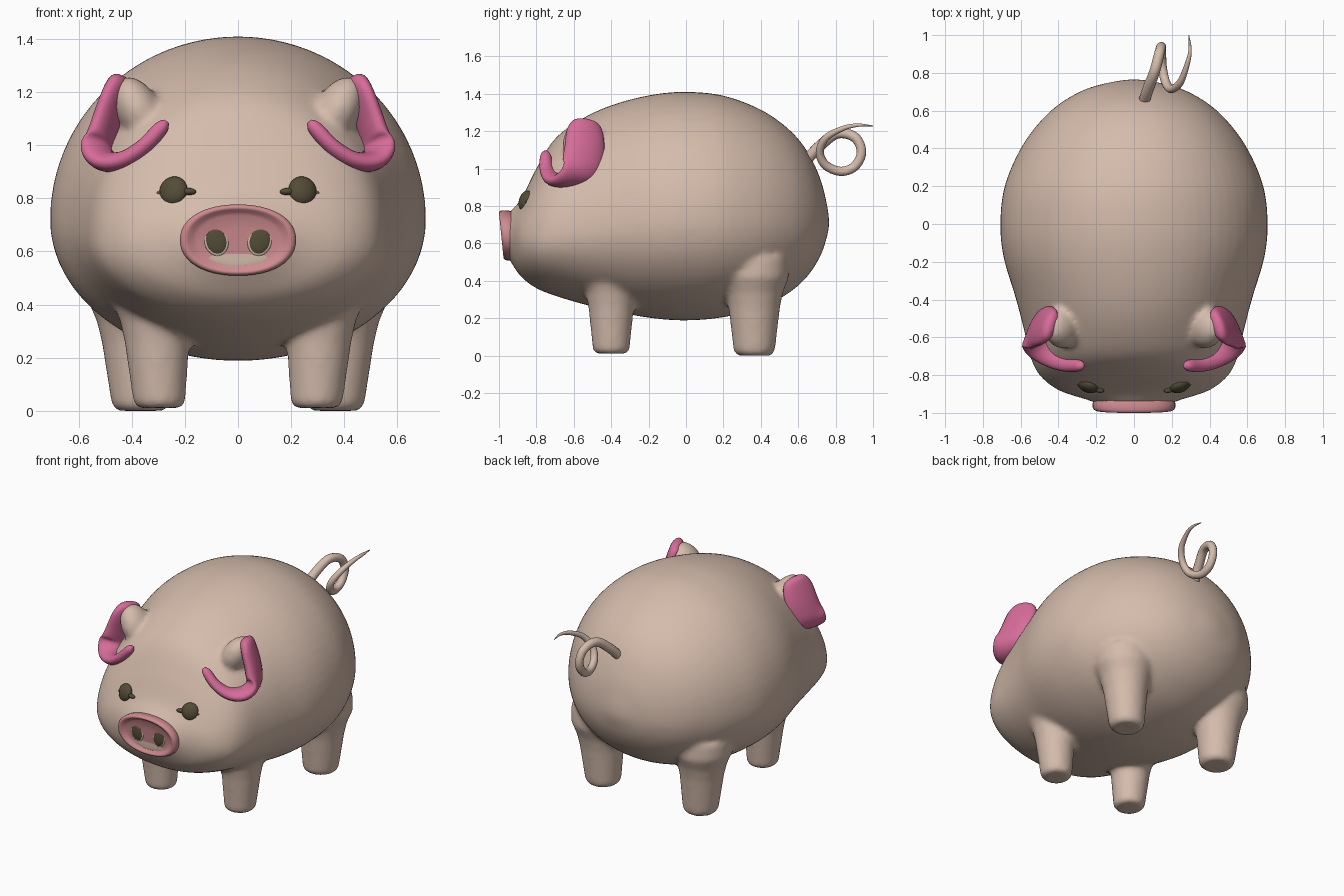
import bpy, bmesh, math
from mathutils import Vector, Matrix

if "Cube" in bpy.data.objects:
    bpy.data.objects.remove(bpy.data.objects["Cube"])


def material(name, rgb):
    m = bpy.data.materials.new(name)
    m.diffuse_color = (*rgb, 1)
    m.use_nodes = True
    m.node_tree.nodes["Principled BSDF"].inputs["Base Color"].default_value = m.diffuse_color
    return m


SKIN = material("skin", (0.66, 0.50, 0.41))
EAR_PINK = material("ear pink", (0.68, 0.15, 0.32))
NOSE_PINK = material("nose pink", (0.62, 0.26, 0.28))
DARK = material("dark olive", (0.085, 0.072, 0.038))


def spline(rows, n):
    """Smooth interpolation through rows of numbers, n steps per span."""
    out = []
    for i in range(len(rows) - 1):
        quad = [rows[max(i - 1, 0)], rows[i], rows[i + 1], rows[min(i + 2, len(rows) - 1)]]
        for k in range(n):
            t = k / n
            out.append([0.5 * (2 * b + (c - a) * t + (2 * a - 5 * b + 4 * c - d) * t * t
                               + (3 * b - a - 3 * c + d) * t ** 3) for a, b, c, d in zip(*quad)])
    out.append(list(rows[-1]))
    return out


def add_loft(bm, rings):
    vs = [[bm.verts.new(p) for p in r] for r in rings]
    n = len(vs[0])
    faces = [bm.faces.new((a[i], a[(i + 1) % n], b[(i + 1) % n], b[i]))
             for a, b in zip(vs, vs[1:]) for i in range(n)]
    faces += [bm.faces.new(vs[0][::-1]), bm.faces.new(vs[-1])]
    bmesh.ops.recalc_face_normals(bm, faces=faces)


def add_ball(bm, loc, size, rot=Matrix.Identity(4)):
    m = Matrix.Translation(loc) @ rot @ Matrix.Diagonal((*size, 1))
    bmesh.ops.create_uvsphere(bm, u_segments=24, v_segments=14, radius=1, matrix=m)


def finish(bm, name, mat):
    me = bpy.data.meshes.new(name)
    bm.to_mesh(me)
    bm.free()
    me.materials.append(mat)
    for p in me.polygons:
        p.use_smooth = True
    ob = bpy.data.objects.new(name, me)
    bpy.context.collection.objects.link(ob)
    return ob


def bake(ob):
    bpy.ops.object.select_all(action='DESELECT')
    ob.select_set(True)
    bpy.context.view_layer.objects.active = ob
    bpy.ops.object.convert(target='MESH')
    return bpy.context.view_layer.objects.active


def circle(n):
    return [(math.cos(2 * math.pi * i / n), math.sin(2 * math.pi * i / n)) for i in range(n)]


# Body and head: sections along y (y, bottom, top, widest height, half width)
SECTIONS = [
    (-0.96, 0.54, 0.75, 0.64, 0.17), (-0.93, 0.49, 0.78, 0.63, 0.25),
    (-0.88, 0.42, 0.84, 0.62, 0.40), (-0.80, 0.36, 1.00, 0.62, 0.50),
    (-0.70, 0.32, 1.16, 0.64, 0.55), (-0.55, 0.275, 1.27, 0.66, 0.585),
    (-0.38, 0.235, 1.345, 0.69, 0.63), (-0.18, 0.20, 1.395, 0.71, 0.69),
    (0.0, 0.188, 1.41, 0.72, 0.708), (0.2, 0.205, 1.39, 0.72, 0.685),
    (0.4, 0.255, 1.315, 0.72, 0.60), (0.55, 0.335, 1.21, 0.72, 0.49),
    (0.65, 0.425, 1.09, 0.71, 0.375), (0.72, 0.535, 0.94, 0.71, 0.24),
    (0.755, 0.64, 0.80, 0.71, 0.10), (0.765, 0.69, 0.73, 0.71, 0.03)]
bm = bmesh.new()
rings = []
for y, lo, hi, mid, w in spline(SECTIONS, 5):
    rings.append([(w * c, y, mid + s * ((hi - mid) if s > 0 else (mid - lo)))
                  for c, s in circle(64)])
add_loft(bm, rings)

# Four tapered legs and the skin mounds behind the ears, fused with the body
for side in (-1, 1):
    for x, y, z0, r0, r1 in ((0.295, -0.40, 0.01, 0.098, 0.122), (0.365, 0.365, 0.0, 0.11, 0.138)):
        prof = [(z0, 0.82), (z0 + 0.02, 1.0), (0.26, r1 / r0), (0.34, 1.12 * r1 / r0),
                (0.42, 1.35 * r1 / r0), (0.52, 1.3 * r1 / r0)]
        add_loft(bm, [[(side * (x + 0.04 * z) + r0 * k * c, y + r0 * k * s, z)
                       for c, s in circle(32)] for z, k in prof])
    add_ball(bm, (side * 0.375, -0.55, 1.13), (0.085, 0.11, 0.14),
             Matrix.Rotation(side * 0.5, 4, 'Y'))
body = finish(bm, "body", SKIN)
rm = body.modifiers.new("fuse", 'REMESH')
rm.mode = 'VOXEL'
rm.voxel_size = 0.016
rm.use_smooth_shade = True
sm = body.modifiers.new("soften", 'SMOOTH')
sm.factor = 0.5
sm.iterations = 8
bake(body)

# Folded pink ears: a thick curved rim, deep outside and thin at the inner hook
# (x, y, z, half depth, half width)
RIM = [(0.435, -0.54, 1.262, 0.03, 0.012), (0.442, -0.54, 1.245, 0.075, 0.035),
       (0.46, -0.54, 1.19, 0.105, 0.042), (0.495, -0.545, 1.08, 0.115, 0.045),
       (0.52, -0.575, 0.985, 0.11, 0.044), (0.495, -0.645, 0.94, 0.085, 0.04),
       (0.43, -0.71, 0.945, 0.055, 0.034), (0.355, -0.745, 0.995, 0.038, 0.03),
       (0.29, -0.75, 1.065, 0.03, 0.027), (0.268, -0.75, 1.09, 0.012, 0.01)]
for side, label in ((1, "right_ear"), (-1, "left_ear")):
    bm = bmesh.new()
    pts = spline(RIM, 5)
    rings = []
    for i, p in enumerate(pts):
        tan = (Vector(pts[min(i + 1, len(pts) - 1)][:3]) - Vector(pts[max(i - 1, 0)][:3])).normalized()
        deep = Vector((-0.38, 0.92, 0))
        deep = (deep - tan * deep.dot(tan)).normalized()
        wide = tan.cross(deep)
        ring = [Vector(p[:3]) + deep * p[3] * c + wide * p[4] * s for c, s in circle(20)]
        rings.append([(side * v.x, v.y, v.z) for v in ring])
    add_loft(bm, rings)
    finish(bm, label, EAR_PINK)

# Oval snout with a raised rim and dished front, leaning slightly forward
bm = bmesh.new()
rings = []
for y, k in ((-0.90, 0.9), (-0.93, 0.98), (-0.95, 1.0), (-0.97, 1.0), (-0.982, 0.97),
             (-0.988, 0.92), (-0.984, 0.86), (-0.972, 0.79), (-0.966, 0.7), (-0.965, 0.3)):
    ring = []
    for c, s in circle(48):
        x = 0.219 * k * math.copysign(abs(c) ** 0.92, c)
        z = 0.134 * k * math.copysign(abs(s) ** 0.92, s)
        ring.append((x, y - 0.1 * z, 0.643 + z))
    rings.append(ring)
add_loft(bm, rings)
finish(bm, "snout", NOSE_PINK)

# Nostrils: dark ovals with a thin pale edge
for name, mat, grow, depth in (("nostril_edges", SKIN, 0.005, 0.008), ("nostrils", DARK, 0, 0.012)):
    bm = bmesh.new()
    for side in (-1, 1):
        add_ball(bm, (side * 0.082, -0.963, 0.64), (0.041 + grow, depth, 0.052 + grow),
                 Matrix.Rotation(side * 0.25, 4, 'Y'))
    finish(bm, name, mat)

# Eyes: round bead with a small lobe on each side
for side, label in ((1, "right_eye"), (-1, "left_eye")):
    bm = bmesh.new()
    turn = Matrix.Rotation(side * 0.35, 4, 'Z') @ Matrix.Rotation(-0.3, 4, 'X')
    add_ball(bm, (side * 0.243, -0.858, 0.828), (0.055, 0.032, 0.056), turn)
    add_ball(bm, (side * 0.19, -0.874, 0.825), (0.034, 0.018, 0.014), turn)
    add_ball(bm, (side * 0.29, -0.838, 0.815), (0.034, 0.02, 0.016), turn)
    finish(bm, label, DARK)

# Curly tail: tapering tube with one loop
TAIL = [(0.05, 0.64, 1.04, 0.03), (0.075, 0.715, 1.12, 0.03), (0.11, 0.81, 1.188, 0.028),
        (0.135, 0.905, 1.165, 0.027), (0.145, 0.938, 1.085, 0.026), (0.145, 0.90, 1.01, 0.026),
        (0.15, 0.825, 0.985, 0.025), (0.17, 0.745, 1.02, 0.024), (0.20, 0.715, 1.09, 0.022),
        (0.245, 0.75, 1.165, 0.019), (0.28, 0.84, 1.215, 0.014), (0.297, 0.92, 1.232, 0.009),
        (0.29, 1.0, 1.228, 0.002)]
cu = bpy.data.curves.new("tail", 'CURVE')
cu.dimensions = '3D'
cu.bevel_depth = 1.0
cu.bevel_resolution = 4
cu.use_fill_caps = True
path = spline(TAIL, 6)
sp = cu.splines.new('POLY')
sp.points.add(len(path) - 1)
for pt, (x, y, z, r) in zip(sp.points, path):
    pt.co = (x, y, z, 1)
    pt.radius = r
cu.materials.append(SKIN)
tail = bpy.data.objects.new("tail", cu)
bpy.context.collection.objects.link(tail)
tail = bake(tail)
for p in tail.data.polygons:
    p.use_smooth = True
